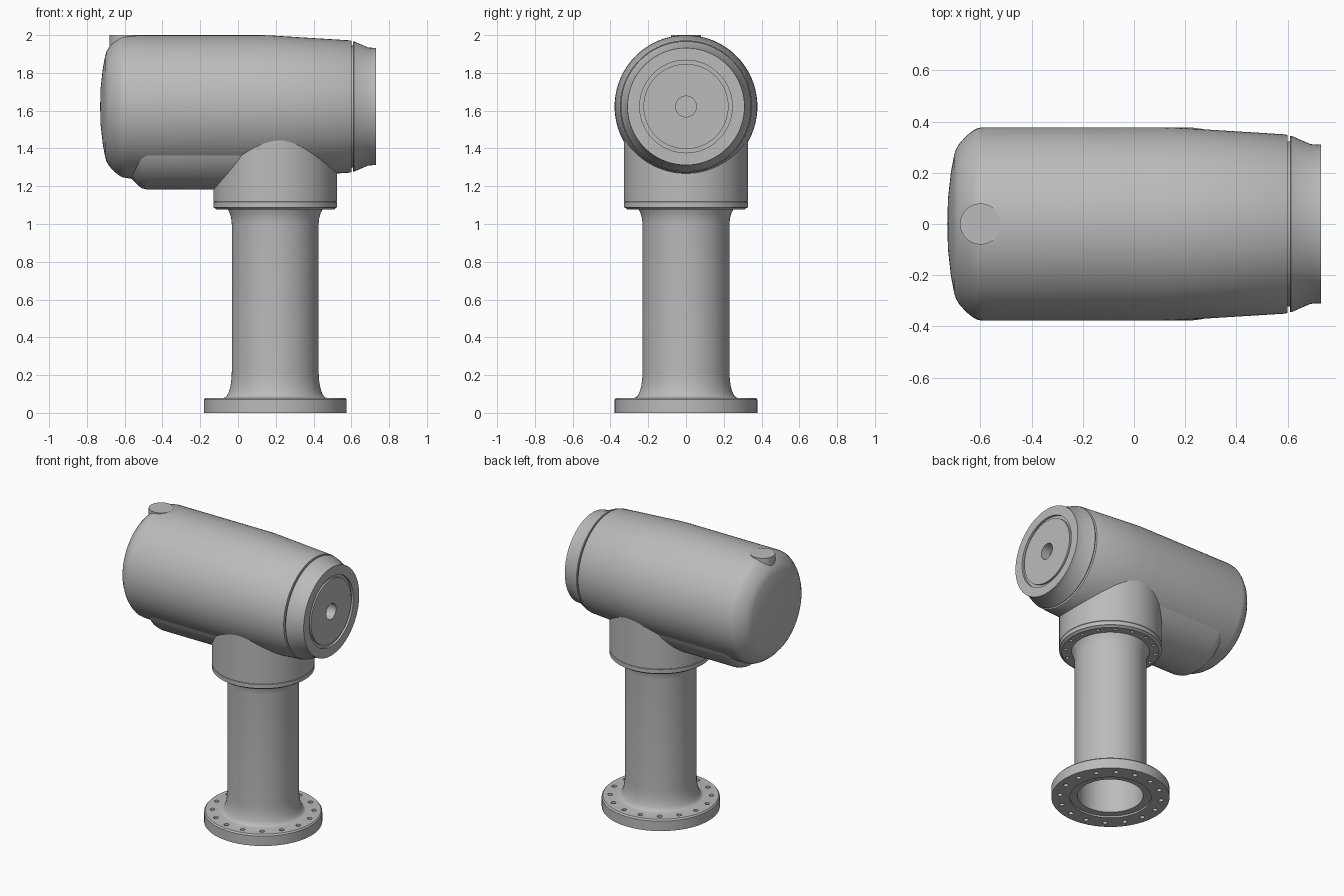
import bpy, bmesh, math
from mathutils import Matrix, Vector

cube = bpy.data.objects.get("Cube")
if cube:
    bpy.data.objects.remove(cube, do_unlink=True)

GREY = (0.5, 0.5, 0.5, 1)
grey = bpy.data.materials.new("light grey metal")
grey.diffuse_color = GREY
grey.use_nodes = True
grey.node_tree.nodes["Principled BSDF"].inputs["Base Color"].default_value = GREY

POST_X = 0.197
AXIS_Z = 1.622
ALONG_X = Matrix.Rotation(math.pi / 2, 4, 'Y')


def make_object(name, bm):
    bmesh.ops.recalc_face_normals(bm, faces=bm.faces)
    mesh = bpy.data.meshes.new(name)
    bm.to_mesh(mesh)
    bm.free()
    mesh.materials.append(grey)
    obj = bpy.data.objects.new(name, mesh)
    bpy.context.collection.objects.link(obj)
    return obj


def select(obj):
    bpy.ops.object.select_all(action='DESELECT')
    obj.select_set(True)
    bpy.context.view_layer.objects.active = obj


def smooth(obj):
    select(obj)
    bpy.ops.object.shade_smooth_by_angle(angle=math.radians(28))


def lathe(name, profile, location, horizontal=False, closed=False, steps=96):
    """Spin (radius, height) points round an upright or lengthwise axis."""
    bm = bmesh.new()
    verts = [bm.verts.new((r, 0, h)) for r, h in profile]
    pairs = list(zip(verts, verts[1:]))
    if closed:
        pairs.append((verts[-1], verts[0]))
    edges = [bm.edges.new(p) for p in pairs]
    bmesh.ops.spin(bm, geom=verts + edges, cent=(0, 0, 0), axis=(0, 0, 1),
                   dvec=(0, 0, 0), angle=math.tau, steps=steps)
    bmesh.ops.remove_doubles(bm, verts=bm.verts, dist=1e-5)
    turn = ALONG_X if horizontal else Matrix()
    bm.transform(Matrix.Translation(Vector(location)) @ turn)
    return make_object(name, bm)


def drill_ring(obj, ring, hole, z, depth, count=16):
    """Cut a circle of upright bolt holes round the post axis."""
    bm = bmesh.new()
    for i in range(count):
        a = math.tau * (i + 0.5) / count
        spot = (POST_X + ring * math.cos(a), ring * math.sin(a), z)
        bmesh.ops.create_cone(bm, cap_ends=True, segments=16, radius1=hole,
                              radius2=hole, depth=depth,
                              matrix=Matrix.Translation(spot))
    cutter = make_object("bolt_hole_cutter", bm)
    cutter.hide_render = True
    mod = obj.modifiers.new("bolt holes", 'BOOLEAN')
    mod.operation = 'DIFFERENCE'
    mod.solver = 'EXACT'
    mod.object = cutter
    select(obj)
    bpy.ops.object.modifier_apply(modifier=mod.name)
    bpy.data.objects.remove(cutter, do_unlink=True)


# Hollow column with flared ends and a base flange
flare = [(0.23 + 0.042 * (1 - math.sin(t * math.pi / 16)),
          0.08 + 0.14 * (1 - math.cos(t * math.pi / 16))) for t in range(9)]
column = lathe("column", [
    (0.21, 0.012), (0.26, 0.012), (0.26, 0), (0.378, 0), (0.378, 0.07), (0.37, 0.08),
    *flare, (0.23, 1.0), (0.233, 1.03), (0.24, 1.055), (0.252, 1.082), (0.21, 1.082)],
    (POST_X, 0, 0), closed=True)
drill_ring(column, 0.325, 0.016, 0.04, 0.2)
smooth(column)

# Collar joining the column to the housing
collar = lathe("collar", [
    (0, 1.077), (0.312, 1.077), (0.32, 1.085), (0.328, 1.088), (0.328, 1.116),
    (0.325, 1.118), (0.328, 1.12), (0.328, 1.6), (0, 1.6)], (POST_X, 0, 0))
drill_ring(collar, 0.288, 0.011, 1.077, 0.05)
smooth(collar)

# Main housing with domed rear and tapered front
housing = lathe("housing", [
    (0, -0.73), (0.1, -0.727), (0.2, -0.716), (0.27, -0.703), (0.292, -0.696),
    (0.315, -0.682), (0.345, -0.655), (0.366, -0.628), (0.375, -0.61),
    (0.378, -0.59), (0.378, 0.12), (0.376, 0.18), (0.372, 0.24), (0.35, 0.595),
    (0.347, 0.6), (0.322, 0.6), (0.322, 0.62), (0, 0.62)],
    (0, 0, AXIS_Z), horizontal=True)
smooth(housing)

# Belly bulge under the rear of the housing
belly = lathe("belly_bulge", [
    (0, -0.6), (0.235, -0.6), (0.243, -0.565), (0.255, -0.55), (0.277, -0.53),
    (0.292, -0.51), (0.3, -0.48), (0.3, 0.3), (0, 0.3)],
    (0, 0, 1.482), horizontal=True)
smooth(belly)

# Front end cap with circular groove and centre bore
end_cap = lathe("end_cap", [
    (0, 0.61), (0.343, 0.61), (0.345, 0.614), (0.312, 0.69), (0.31, 0.73),
    (0.245, 0.73), (0.245, 0.715), (0.225, 0.715), (0.225, 0.728),
    (0.055, 0.728), (0.055, 0.66), (0, 0.66)],
    (0, 0, AXIS_Z), horizontal=True)
smooth(end_cap)

# Round boss on top of the rear
boss = lathe("top_boss", [(0, 1.8), (0.08, 1.8), (0.08, 2.0), (0, 2.0)],
             (-0.6, 0, 0), steps=48)
smooth(boss)
